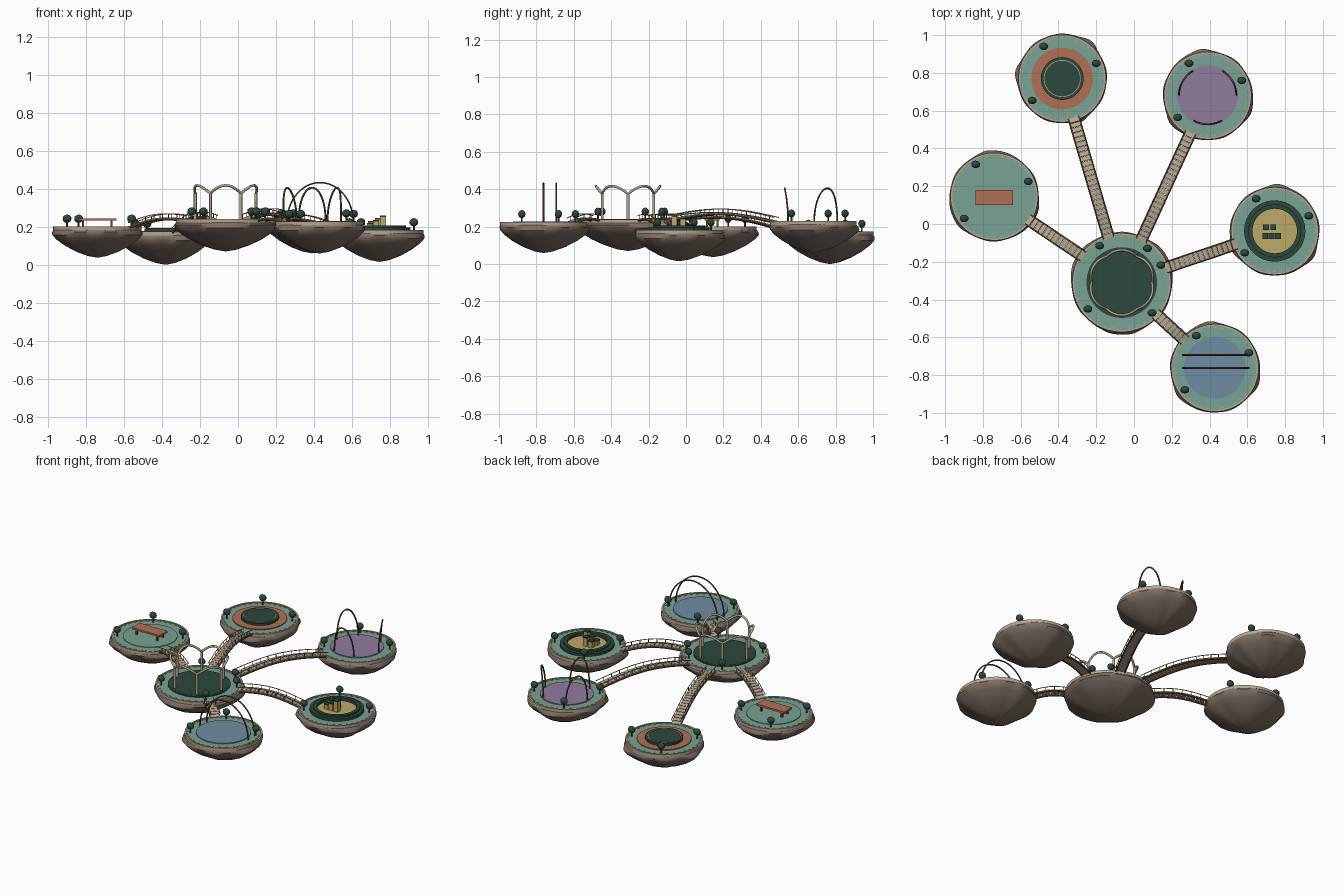
import bpy, bmesh, math
from mathutils import Vector, Matrix

if "Cube" in bpy.data.objects:
    bpy.data.objects.remove(bpy.data.objects["Cube"])

TAU = math.tau


def colour(name, r, g, b):
    m = bpy.data.materials.new(name)
    lin = [((c / 255 + 0.055) / 1.055) ** 2.4 for c in (r, g, b)]
    m.diffuse_color = (*lin, 1)
    m.use_nodes = True
    m.node_tree.nodes["Principled BSDF"].inputs["Base Color"].default_value = m.diffuse_color
    return m


ROCK = colour("rock", 124, 110, 99)
SAGE = colour("sage", 122, 162, 147)
GREEN = colour("dark_green", 43, 72, 60)
TAN = colour("tan", 184, 168, 142)
CLAY = colour("terracotta", 176, 112, 84)
PURPLE = colour("purple", 144, 124, 158)
BLUE = colour("blue", 112, 140, 162)
YELLOW = colour("yellow", 190, 170, 104)
BROWN = colour("brown", 98, 74, 48)


def finish(name, bm, mat, smooth=True):
    bmesh.ops.recalc_face_normals(bm, faces=bm.faces[:])
    me = bpy.data.meshes.new(name)
    bm.to_mesh(me)
    bm.free()
    me.materials.append(mat)
    ob = bpy.data.objects.new(name, me)
    bpy.context.collection.objects.link(ob)
    if smooth:
        bpy.ops.object.select_all(action='DESELECT')
        ob.select_set(True)
        bpy.context.view_layer.objects.active = ob
        bpy.ops.object.shade_smooth_by_angle(angle=math.radians(40))
    return ob


def lathe(name, c, profile, mat, n=64, wobble=None, closed=False):
    """Spin (radius, height) points around a vertical axis at c."""
    bm = bmesh.new()
    rings = []
    for r, z in profile:
        ring = []
        for i in range(n):
            a = TAU * i / n
            k = r * (wobble(a, z) if wobble else 1)
            ring.append(bm.verts.new((c[0] + k * math.cos(a), c[1] + k * math.sin(a), c[2] + z)))
        rings.append(ring)
    pairs = list(zip(rings, rings[1:]))
    if closed:
        pairs.append((rings[-1], rings[0]))
    for lo, hi in pairs:
        for i in range(n):
            j = (i + 1) % n
            bm.faces.new((lo[i], lo[j], hi[j], hi[i]))
    if not closed:
        bm.faces.new(rings[0])
        bm.faces.new(rings[-1])
    return finish(name, bm, mat)


def disc(name, c, r, z0, z1, mat):
    return lathe(name, c, [(r, z0), (r, z1)], mat)


def band(name, c, r0, r1, z0, z1, mat):
    return lathe(name, c, [(r0, z0), (r1, z0), (r1, z1), (r0, z1)], mat, closed=True)


def tube(name, pts, rad, mat, cyclic=False):
    cu = bpy.data.curves.new(name, 'CURVE')
    cu.dimensions = '3D'
    cu.bevel_depth = rad
    cu.bevel_resolution = 1
    cu.use_fill_caps = True
    sp = cu.splines.new('POLY')
    sp.points.add(len(pts) - 1)
    for p, q in zip(sp.points, pts):
        p.co = (*q, 1)
    sp.use_cyclic_u = cyclic
    cu.materials.append(mat)
    ob = bpy.data.objects.new(name, cu)
    bpy.context.collection.objects.link(ob)
    return ob


def boxes(name, items, mat):
    """items: (centre, size, rotation about z, pitch)"""
    bm = bmesh.new()
    for c, s, yaw, pitch in items:
        m = (Matrix.Translation(c) @ Matrix.Rotation(yaw, 4, 'Z')
             @ Matrix.Rotation(-pitch, 4, 'Y') @ Matrix.Diagonal((*s, 1)))
        bmesh.ops.create_cube(bm, size=1, matrix=m)
    return finish(name, bm, mat, False)


def polar(c, r, deg, z=0):
    a = math.radians(deg)
    return Vector((c[0] + r * math.cos(a), c[1] + r * math.sin(a), c[2] + z))


def shrubs(name, c, r, angles):
    bm = bmesh.new()
    for deg in angles:
        p = polar(c, r, deg, 0.045)
        bmesh.ops.create_icosphere(bm, subdivisions=2, radius=1,
                                   matrix=Matrix.Translation(p) @ Matrix.Diagonal((.024, .02, .022, 1)))
        tube(name + "_trunk", [polar(c, r, deg, -.005), polar(c, r, deg, .035)], .005, BROWN)
    finish(name, bm, GREEN)


def island(name, c, R, depth, phase, angles):
    s, d = R / 0.23, depth / 0.165
    prof = [(0.002, -.165), (.05, -.156), (.11, -.133), (.17, -.10), (.215, -.066),
            (.236, -.042), (.238, -.026), (.23, -.012), (.22, -.006)]

    # three lobes swell the rock below the lip
    def wobble(a, z):
        k = min(1, max(0, (-z / d - .016) / .03))
        lobe = max(0, math.cos(3 * (a - math.radians(phase)))) ** 2
        return 1 + k * (.075 * lobe - .015 + .02 * math.cos(9 * a + phase))
    lathe(name + "_rock", c, [(r * s, z * d) for r, z in prof], ROCK, 72, wobble)
    disc(name + "_deck", c, R - .006, -.02, 0, SAGE)
    band(name + "_rim", c, R - .008, R + .002, -.02, .004, TAN)
    boxes(name + "_edge_studs", [(polar(c, R - .016, i * 10, .001), (.004, .016, .005),
                                  math.radians(i * 10), 0) for i in range(36)], TAN)
    shrubs(name + "_shrubs", c, R - .033, angles)


def bridge(name, a, b, ra, rb, rise):
    a, b = Vector(a), Vector(b)
    flat = Vector((b.x - a.x, b.y - a.y, 0)).normalized()
    side = Vector((-flat.y, flat.x, 0))
    p, q = a + flat * (ra - .015), b - flat * (rb - .015)
    yaw = math.atan2(flat.y, flat.x)
    length = (q - p).length
    n = max(8, round(length / .027))

    def at(t):
        return p.lerp(q, t) + Vector((0, 0, rise * math.sin(math.pi * t)))
    planks = []
    for i in range(n):
        e0, e1 = at(i / n), at((i + 1) / n)
        pitch = math.atan2(e1.z - e0.z, (e1 - e0).xy.length)
        planks.append(((e0 + e1) / 2, (length / n * .9, .058, .008), yaw, pitch))
    boxes(name + "_planks", planks, TAN)
    path = [at(i / 24) for i in range(25)]
    for sgn in (-1, 1):
        off = side * sgn * .028
        tube(name + "_beam", [v + off - Vector((0, 0, .006)) for v in path], .005, BROWN)
        tube(name + "_rail", [v + off + Vector((0, 0, .024)) for v in path], .0025, TAN)
        for i in range(1, n, 2):
            v = at(i / n) + off
            tube(name + "_rail_post", [v, v + Vector((0, 0, .024))], .002, BROWN)


# islands: deck centre, radius, rock depth, lobe phase
HUB = (-.065, -.31, .235)
BACK_L, BACK_R = (-.38, .77, .17), (.39, .68, .225)
LEFT, RIGHT, FRONT = (-.74, .145, .197), (.745, -.037, .178), (.428, -.762, .222)
THREE = (120, 24, 216)
island("hub", HUB, .26, .165, 30, (121, 53, 24, 218, -45))
for nm, c, depth, phase, rise in (
        ("back_left", BACK_L, .17, 55, .045), ("back_right", BACK_R, .165, 105, .04),
        ("left", LEFT, .16, 90, .025), ("right", RIGHT, .163, 80, .03), ("front", FRONT, .163, 105, .015)):
    island(nm, c, .23, depth, phase, THREE)
    bridge(nm + "_bridge", HUB, c, .26, .23, rise)

# hub: green lawn with a hexagonal pergola
disc("hub_lawn", HUB, .175, -.01, .006, GREEN)
band("hub_lawn_border", HUB, .175, .187, -.01, .005, GREEN)
ring = []
for i in range(96):
    k = abs(math.sin(3 * TAU * i / 96))
    ring.append(polar(HUB, .16 + .012 * k, 360 * i / 96, .14 + .042 * k))
tube("pergola_ring", ring, .007, TAN, True)
for i in range(6):
    tube("pergola_post", [polar(HUB, .16, 60 * i, 0), polar(HUB, .16, 60 * i, .142)], .008, TAN)

# back left: clay ring around a raised green bed
disc("clay_ring", BACK_L, .163, -.01, .006, CLAY)
disc("green_bed", BACK_L, .113, -.01, .02, GREEN)
band("green_bed_inlay", BACK_L, .094, .098, .015, .023, TAN)

# back right: purple floor with three curved arches
disc("purple_floor", BACK_R, .16, -.01, .006, PURPLE)
for mid in (30, 150, 270):
    pts = []
    for i in range(25):
        t = math.pi * i / 24
        pts.append(polar(BACK_R, .152, mid - 28 * math.cos(t), .18 * math.sin(t)))
    tube("curved_arch", pts, .005, BROWN)

# left: lawn with a long table
disc("inner_lawn", LEFT, .163, -.01, .004, SAGE)
lx, ly, lz = LEFT
boxes("table_top", [((lx, ly - .005, lz + .041), (.2, .08, .012), 0, 0)], CLAY)
boxes("table_legs", [((lx + sx * .075, ly - .005 + sy * .028, lz + .018), (.012, .012, .04), 0, 0)
                     for sx in (-1, 1) for sy in (-1, 1)], BROWN)

# right: yellow stage inside a stepped green hedge ring
disc("yellow_stage", RIGHT, .125, -.01, .008, YELLOW)
band("hedge_outer", RIGHT, .138, .162, -.01, .017, GREEN)
band("hedge_inner", RIGHT, .118, .14, -.01, .027, GREEN)
rx, ry, rz = RIGHT
crates = [(-.046, .02, .045), (-.008, .02, .06), (-.05, -.026, .035), (-.018, -.026, .05), (.018, -.026, .075)]
boxes("crates", [((rx + x, ry + y, rz + h / 2), (.03, .03, h), 0, 0) for x, y, h in crates], YELLOW)
boxes("crate_tops", [((rx + x, ry + y, rz + h + .003), (.031, .031, .008), 0, 0) for x, y, h in crates], GREEN)

# front: blue pool with two tall hoops
disc("blue_pool", FRONT, .163, -.01, .006, BLUE)
for dy in (.069, 0):
    tube("pool_hoop", [Vector((FRONT[0] - .175 * math.cos(math.pi * i / 32) + .004, FRONT[1] + dy,
                               FRONT[2] + .21 * math.sin(math.pi * i / 32))) for i in range(33)], .0045, BROWN)
